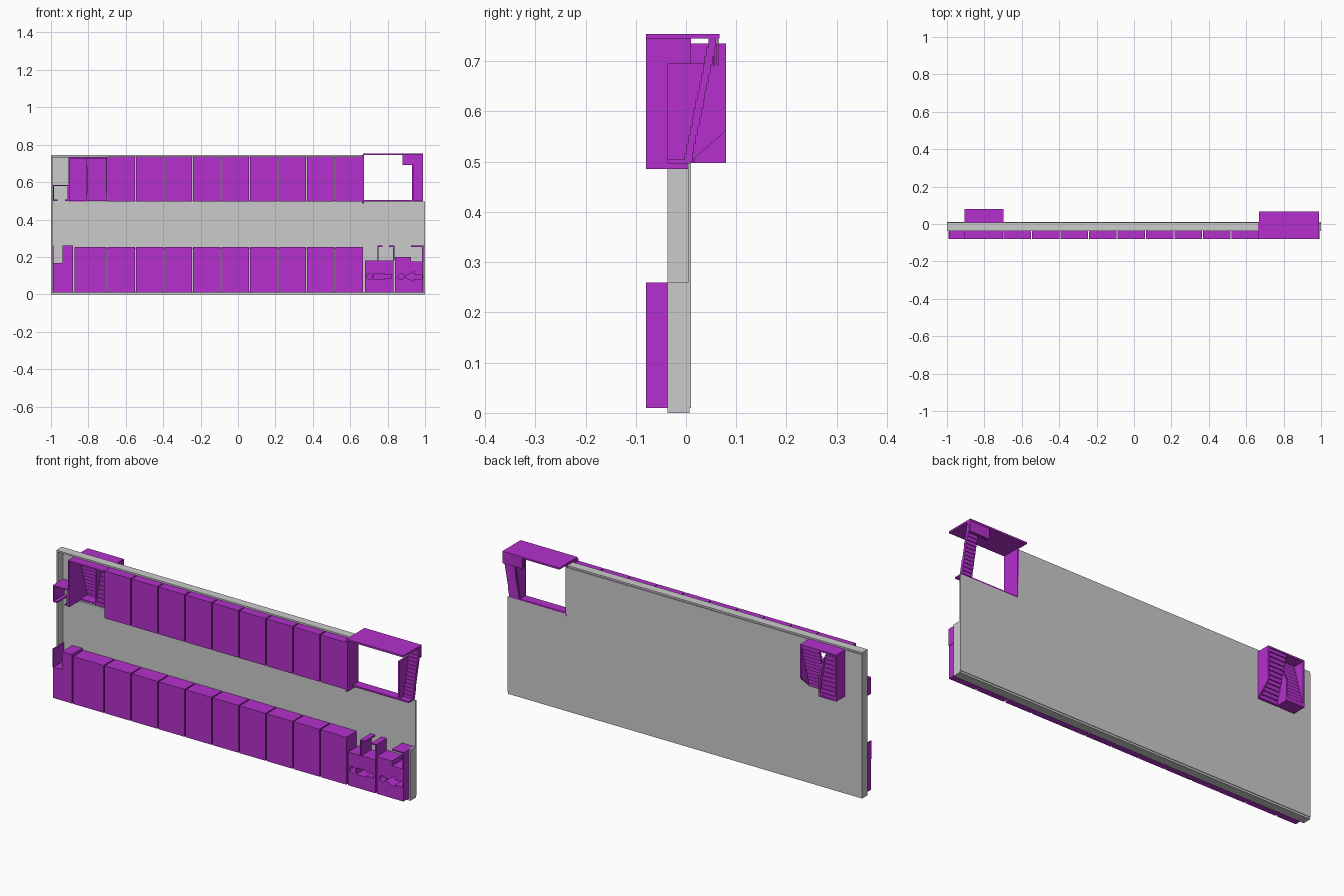
import bpy, bmesh
from mathutils import Vector

if "Cube" in bpy.data.objects:
    bpy.data.objects.remove(bpy.data.objects["Cube"], do_unlink=True)

purple = bpy.data.materials.new("purple")
purple.use_nodes = True
purple.diffuse_color = (0.46, 0.03, 0.61, 1)
purple.node_tree.nodes["Principled BSDF"].inputs["Base Color"].default_value = purple.diffuse_color

FRONT, BACK = -0.08, 0.006   # room depth
RIM, PLATE = -0.037, 0.01    # tray depth
T = 0.008                    # thin wall


def add_box(bm, x0, x1, y0, y1, z0, z1):
    made = bmesh.ops.create_cube(bm, size=1)["verts"]
    size = Vector((x1 - x0, y1 - y0, z1 - z0))
    mid = Vector((x0 + x1, y0 + y1, z0 + z1)) / 2
    for v in made:
        v.co = v.co * size + mid


def finish(name, bm, mat=purple):
    bmesh.ops.recalc_face_normals(bm, faces=bm.faces)
    mesh = bpy.data.meshes.new(name)
    bm.to_mesh(mesh)
    bm.free()
    obj = bpy.data.objects.new(name, mesh)
    bpy.context.collection.objects.link(obj)
    if mat:
        mesh.materials.append(mat)
    return obj


def boxes(name, parts, mat=purple):
    bm = bmesh.new()
    for part in parts:
        add_box(bm, *part)
    return finish(name, bm, mat)


def prism(bm, points, to_3d, depth):
    """Extrude a flat outline along a vector."""
    face = bm.faces.new([bm.verts.new(to_3d(a, b)) for a, b in points])
    out = bmesh.ops.extrude_face_region(bm, geom=[face])["geom"]
    bmesh.ops.translate(bm, vec=depth, verts=[g for g in out if isinstance(g, bmesh.types.BMVert)])


def side_panel(name, x, width, points):
    bm = bmesh.new()
    prism(bm, points, lambda y, z: (x, y, z), (width, 0, 0))
    return finish(name, bm)


def stairs(name, x0, x1, start, end, count, thick):
    """Flight of overlapping steps from start to end in (y, z)."""
    dy, dz = (end[0] - start[0]) / count, (end[1] - start[1]) / count
    parts = []
    for i in range(count):
        y, z = start[0] + dy * i, start[1] + dz * i
        lo, hi = sorted((y, y + dy))
        parts.append((x0, x1, lo - thick, hi + thick, z, z + dz))
    return boxes(name, parts)


# Back plate with the two stair openings, and the rim around it
boxes("back_plate", [
    (-1, 1, 0.004, PLATE, 0.01, 0.497),
    (-1, -0.9, 0.004, PLATE, 0.497, 0.735),
    (-0.7, 0.67, 0.004, PLATE, 0.497, 0.735)], None)
boxes("rim", [
    (-1, 1, RIM, 0.007, 0, 0.01),
    (-1, -0.992, RIM, 0.007, 0, 0.745),
    (0.992, 1, RIM, 0.007, 0, 0.26),
    (-1, 0.67, RIM, 0.007, 0.737, 0.745)], None)

# Two rows of nine rooms
step, gap = 0.1523, 0.003
for i in range(9):
    x0 = -0.7 + step * i
    x1 = x0 + step
    boxes("upper_room", [(x0 + gap, x1 - gap, FRONT, BACK, 0.495, 0.736)])
    boxes("lower_room", [(x0 + gap, x1 - gap, FRONT, BACK, 0.01, 0.252)])
    boxes("room_joints", [(x0 - gap, x0 + gap, RIM, BACK, z, z + 0.235) for z in (0.012, 0.498)], None)

# Lower left rooms
boxes("corner_room", [(-0.875, -0.703, FRONT, BACK, 0.01, 0.252)])
boxes("end_room", [
    (-0.99, -0.882, FRONT, BACK, 0.01, 0.168),
    (-0.938, -0.882, FRONT, BACK, 0.168, 0.26),
    (-0.992, -0.986, FRONT, BACK, 0.168, 0.26)])

# Small hollow closet at the upper left
boxes("closet", [
    (-0.99, -0.984, FRONT, BACK, 0.5, 0.585),
    (-0.912, -0.905, FRONT, BACK, 0.5, 0.585),
    (-0.99, -0.905, FRONT, BACK, 0.579, 0.585),
    (-0.99, -0.965, FRONT, BACK, 0.5, 0.506),
    (-0.925, -0.905, FRONT, BACK, 0.5, 0.506)])

# Washrooms with pictograms cut through their fronts
washroom_a = boxes("washroom_a", [(0.678, 0.832, FRONT, BACK, 0.01, 0.18)])
washroom_b = boxes("washroom_b", [(0.84, 0.99, FRONT, BACK, 0.01, 0.175)])
boxes("washroom_b_step", [(0.84, 0.925, FRONT, BACK, 0.175, 0.2)])
boxes("washroom_a_stall", [
    (0.745, 0.752, FRONT, BACK, 0.18, 0.26),
    (0.83, 0.837, FRONT, BACK, 0.18, 0.26),
    (0.745, 0.772, FRONT, BACK, 0.254, 0.26),
    (0.808, 0.837, FRONT, BACK, 0.254, 0.26)])
boxes("washroom_b_stall", [
    (0.925, 0.99, FRONT, BACK, 0.254, 0.26),
    (0.984, 0.992, FRONT, BACK, 0.175, 0.26)])

ZC = 0.095


def pictogram(room, x, body):
    bm = bmesh.new()
    head = bmesh.ops.create_cone(bm, cap_ends=True, segments=16, radius1=0.016, radius2=0.016, depth=0.12)["verts"]
    for v in head:
        v.co = Vector((x + v.co.x, FRONT + v.co.z, ZC + v.co.y))
    outline = body + [(a, -b) for a, b in reversed(body)]
    prism(bm, outline, lambda a, b: (x + a, FRONT - 0.06, ZC + b), (0, 0.12, 0))
    cutter = finish("pictogram_cutter", bm)
    cutter.hide_render = True
    cutter.hide_viewport = True
    cutter.display_type = 'WIRE'
    mod = room.modifiers.new("pictogram", 'BOOLEAN')
    mod.object = cutter
    mod.solver = 'EXACT'


pictogram(washroom_a, 0.702, [(0.022, 0.017), (0.08, 0.017), (0.08, 0.01), (0.118, 0.01)])
pictogram(washroom_b, 0.872, [(0.02, 0.003), (0.07, 0.027), (0.07, 0.012), (0.112, 0.012)])

# Right stairwell: canopy, side wall, sill and flight
boxes("right_canopy", [(0.668, 0.99, FRONT, 0.067, 0.745, 0.754)])
boxes("right_side_wall", [(0.664, 0.674, FRONT, PLATE, 0.485, 0.746)])
boxes("right_sill", [(0.67, 0.99, RIM, PLATE, 0.496, 0.504)])
stairs("right_flight", 0.935, 0.99, (0.003, 0.5), (0.054, 0.746), 14, 0.006)
side_panel("right_stringer", 0.93, T, [
    (RIM, 0.5), (0.006, 0.5), (0.055, 0.745), (0.04, 0.695), (RIM, 0.695)])
boxes("right_landing", [(0.88, 0.99, y, y + 0.004, 0.692, 0.746) for y in (0.047, 0.054, 0.061)])

# Left stairwell: roof, walls, divider and two opposed flights
boxes("left_roof", [(-0.905, -0.7, FRONT, 0.08, 0.727, 0.735)])
boxes("left_outer_wall", [(-0.905, -0.898, FRONT, 0.08, 0.497, 0.73)])
side_panel("left_inner_wall", -0.707, T, [
    (0.005, 0.497), (0.067, 0.55), (0.08, 0.565), (0.08, 0.73), (0.005, 0.73)])
side_panel("left_divider", -0.812, T, [
    (0.005, 0.497), (0.08, 0.497), (0.08, 0.6), (0.04, 0.68), (0.005, 0.68)])
stairs("left_flight_up", -0.806, -0.703, (0.008, 0.5), (0.072, 0.73), 12, 0.004)
stairs("left_flight_return", -0.9, -0.808, (0.074, 0.5), (0.012, 0.73), 12, 0.004)
boxes("left_landing", [(-0.9, -0.808, 0.012, 0.08, 0.497, 0.505)])
